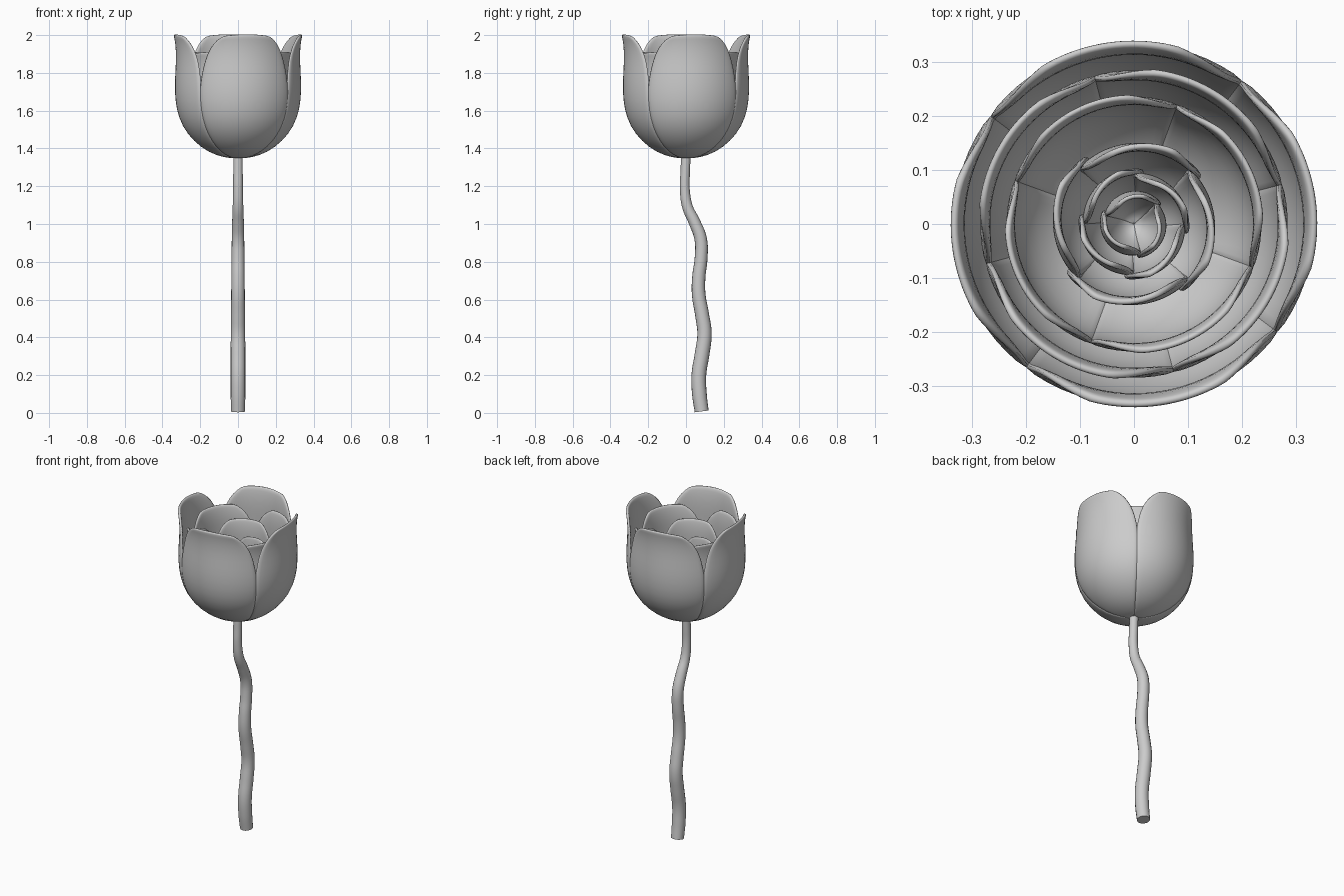
import bpy
from math import sin, cos, radians

if "Cube" in bpy.data.objects:
    bpy.data.objects.remove(bpy.data.objects["Cube"])

# Petal outline: (height 0-1, radius 0-1, half-angle 0-1)
PROFILE = [(0.0, 0.02, 1.0), (0.01, 0.22, 1.0), (0.05, 0.46, 1.0), (0.14, 0.70, 1.0),
           (0.26, 0.88, 1.0), (0.40, 0.975, 1.01), (0.55, 1.0, 1.01), (0.68, 0.99, 0.97),
           (0.80, 0.975, 0.90), (0.90, 0.98, 0.78), (0.97, 1.0, 0.61), (1.0, 1.015, 0.46)]


def petal(name, centre, half, radius, z0, z1, thick, flare=1.0, skew=0.0):
    n = 10
    verts, faces = [], []
    for h, r, w in PROFILE:
        for i in range(n + 1):
            u = 2 * i / n - 1
            a = radians(centre + half * w * u)
            # one edge tucks slightly under its neighbour
            rr = radius * r * (1 - skew * u * h) * (1 + (flare - 1) * max(0, h - 0.6) / 0.4)
            z = z0 + (z1 - z0) * (h - 0.015 * u * u * h)
            verts.append((rr * cos(a), rr * sin(a), z))
    for j in range(len(PROFILE) - 1):
        for i in range(n):
            k = j * (n + 1) + i
            faces.append((k, k + 1, k + n + 2, k + n + 1))
    me = bpy.data.meshes.new(name)
    me.from_pydata(verts, [], faces)
    me.polygons.foreach_set("use_smooth", [True] * len(faces))
    ob = bpy.data.objects.new(name, me)
    bpy.context.collection.objects.link(ob)
    s = ob.modifiers.new("thickness", 'SOLIDIFY')
    s.thickness = thick
    s.offset = -1
    d = ob.modifiers.new("smooth", 'SUBSURF')
    d.levels = d.render_levels = 1
    return ob


# Whorls from outside in: name, count, first angle, half angle, radius, z0, z1, thickness, flare, skew
WHORLS = [
    ("outer_petal", 4, 8, 46, 0.337, 1.345, 2.003, 0.016, 1.0, 0.0),
    ("second_petal", 4, 60, 47, 0.287, 1.365, 1.91, 0.014, 1.0, 0.0),
    ("third_petal", 4, 25, 47, 0.238, 1.385, 1.84, 0.012, 1.0, 0.0),
    ("fourth_petal", 4, -5, 50, 0.152, 1.40, 1.78, 0.012, 0.98, 0.06),
    ("fifth_petal", 4, 40, 50, 0.10, 1.41, 1.73, 0.010, 0.95, 0.08),
    ("heart_petal", 3, 100, 64, 0.062, 1.42, 1.69, 0.008, 0.85, 0.10),
]
for name, count, start, half, r, z0, z1, t, fl, sk in WHORLS:
    for i in range(count):
        petal(f"{name}_{i + 1}", start + 360 * i / count, half, r, z0, z1, t, fl, sk)

# Wavy tapering stem: (y, z, radius)
STEM = [(0.083, 0.008, 0.037), (0.071, 0.10, 0.039), (0.068, 0.20, 0.039), (0.085, 0.31, 0.039),
        (0.098, 0.42, 0.038), (0.085, 0.52, 0.037), (0.067, 0.63, 0.036), (0.068, 0.72, 0.035),
        (0.080, 0.82, 0.034), (0.078, 0.92, 0.033), (0.045, 1.01, 0.031), (0.008, 1.09, 0.028),
        (-0.006, 1.18, 0.026), (-0.004, 1.28, 0.025), (0.0, 1.37, 0.025)]
cu = bpy.data.curves.new("stem", 'CURVE')
cu.dimensions = '3D'
cu.bevel_depth = 1.0
cu.bevel_resolution = 6
cu.resolution_u = 5
cu.use_fill_caps = True
sp = cu.splines.new('BEZIER')
sp.bezier_points.add(len(STEM) - 1)
for p, (y, z, r) in zip(sp.bezier_points, STEM):
    p.co = (0, y, z)
    p.radius = r
    p.handle_left_type = p.handle_right_type = 'AUTO'
stem = bpy.data.objects.new("stem", cu)
bpy.context.collection.objects.link(stem)
